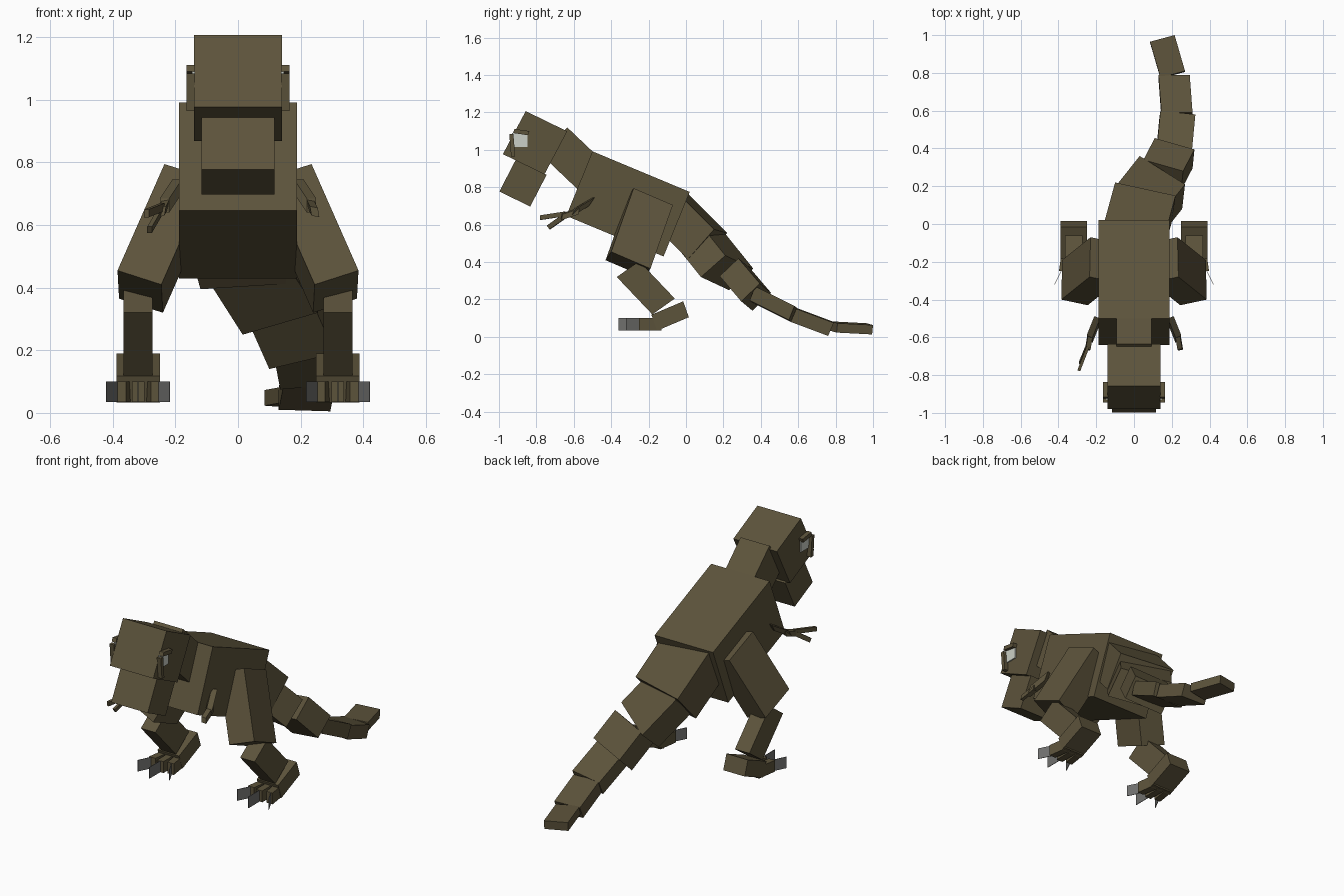
import bpy, bmesh
from mathutils import Vector


def material(name, rgb):
    m = bpy.data.materials.new(name)
    m.diffuse_color = (*rgb, 1)
    return m


HIDE = material("brown hide", (0.108, 0.087, 0.044))
WHITE = material("eye white", (0.60, 0.63, 0.57))
GREY = material("claw grey", (0.16, 0.16, 0.155))


def block(name, corner, a, b, c, mat=HIDE, flip=False):
    """Slanted box from one corner and three edge vectors; flip mirrors it in x."""
    o, a, b, c = map(Vector, (corner, a, b, c))
    bm = bmesh.new()
    bmesh.ops.create_cube(bm, size=1)
    for v in bm.verts:
        t = v.co + Vector((.5, .5, .5))
        v.co = o + a * t.x + b * t.y + c * t.z
        if flip:
            v.co.x = -v.co.x
    bmesh.ops.recalc_face_normals(bm, faces=bm.faces)
    me = bpy.data.meshes.new(name)
    bm.to_mesh(me)
    bm.free()
    me.materials.append(mat)
    ob = bpy.data.objects.new(name, me)
    bpy.context.collection.objects.link(ob)
    return ob


def centred(name, half, y, z, along, down):
    """Box symmetric in x, its side profile given in the y-z plane."""
    block(name, (-half, y, z), (2 * half, 0, 0), (0, *along), (0, *down))


def pair(name, *args, **kw):
    block("right_" + name, *args, **kw)
    block("left_" + name, *args, flip=True, **kw)


# Torso, neck, head and jaw
centred("torso", .188, -.50, .992, (.52, -.217), (-.14, -.345))
centred("neck", .093, -.635, 1.12, (.20, -.19), (-.14, -.145))
centred("head", .14, -.857, 1.207, (.222, -.108), (-.122, -.23))
centred("jaw", .117, -.91, .947, (.165, -.08), (-.088, -.17))

# Eyes with raised rims
pair("eye", (.138, -.93, 1.015), (.009, 0, 0), (0, .083, 0), (0, 0, .075), mat=WHITE)
pair("brow", (.138, -.925, 1.09), (.027, 0, 0), (0, .08, -.012), (0, .008, .022))
pair("eye_rim", (.138, -.935, .965), (.027, 0, 0), (0, .022, 0), (0, -.01, .12))

# Legs
pair("thigh", (.235, -.28, .795), (.15, -.12, -.34), (-.14, -.03, -.045), (-.005, .21, -.09))
pair("shin", (.273, -.25, .405), (.093, 0, 0), (0, .19, -.20), (0, -.12, -.085))
pair("foot", (.25, -.015, .19), (.138, 0, 0), (0, .03, -.085), (0, -.17, -.072))

# Three spread toes, each with a thin upright claw
for part, x, dx in (("outer", .36, .035), ("middle", .318, 0), ("inner", .276, -.035)):
    reach = -.12 if dx else -.13
    pair(part + "_toe", (x - .02, -.13, .035), (.04, 0, 0), (dx * .5, reach, 0), (0, 0, .066))
    pair(part + "_claw", (x + dx * .7, -.13 + reach, .035), (.003, 0, 0),
         (dx, -.07 if dx else -.10, 0), (0, 0, .066), mat=GREY)

# Small arms; only the left one carries a clawed hand
pair("upper_arm", (.18, -.50, .745), (.04, -.10, -.06), (.03, .012, 0), (0, -.03, -.045))
pair("forearm", (.215, -.575, .69), (.015, -.09, -.03), (.025, .005, -.005), (.005, -.005, -.03))
block("upper_finger", (-.235, -.65, .67), (-.05, -.13, -.02), (-.015, .005, 0), (0, 0, -.025))
block("lower_finger", (-.24, -.66, .655), (-.035, -.085, -.06), (-.015, .005, 0), (0, .015, -.02))

# Tail segments: top left start corner, length, width and downward edges
TAIL = [
    ((-.16, .00, .775), (.06, .22, -.22), (.32, -.07, .02), (-.02, -.14, -.16)),
    ((-.085, .215, .545), (.115, .145, -.18), (.24, -.15, .07), (-.015, -.13, -.115)),
    ((.05, .34, .37), (.06, .115, -.135), (.21, -.06, .05), (-.01, -.10, -.095)),
    ((.12, .39, .255), (.02, .21, -.105), (.185, -.02, .015), (-.005, -.03, -.075)),
    ((.145, .59, .155), (-.015, .20, -.075), (.165, 0, -.005), (0, -.03, -.07)),
    ((.14, .775, .083), (-.055, .19, -.01), (.13, .035, -.01), (0, -.005, -.05)),
]
for i, seg in enumerate(TAIL, 1):
    block(f"tail_segment_{i}", *seg)
